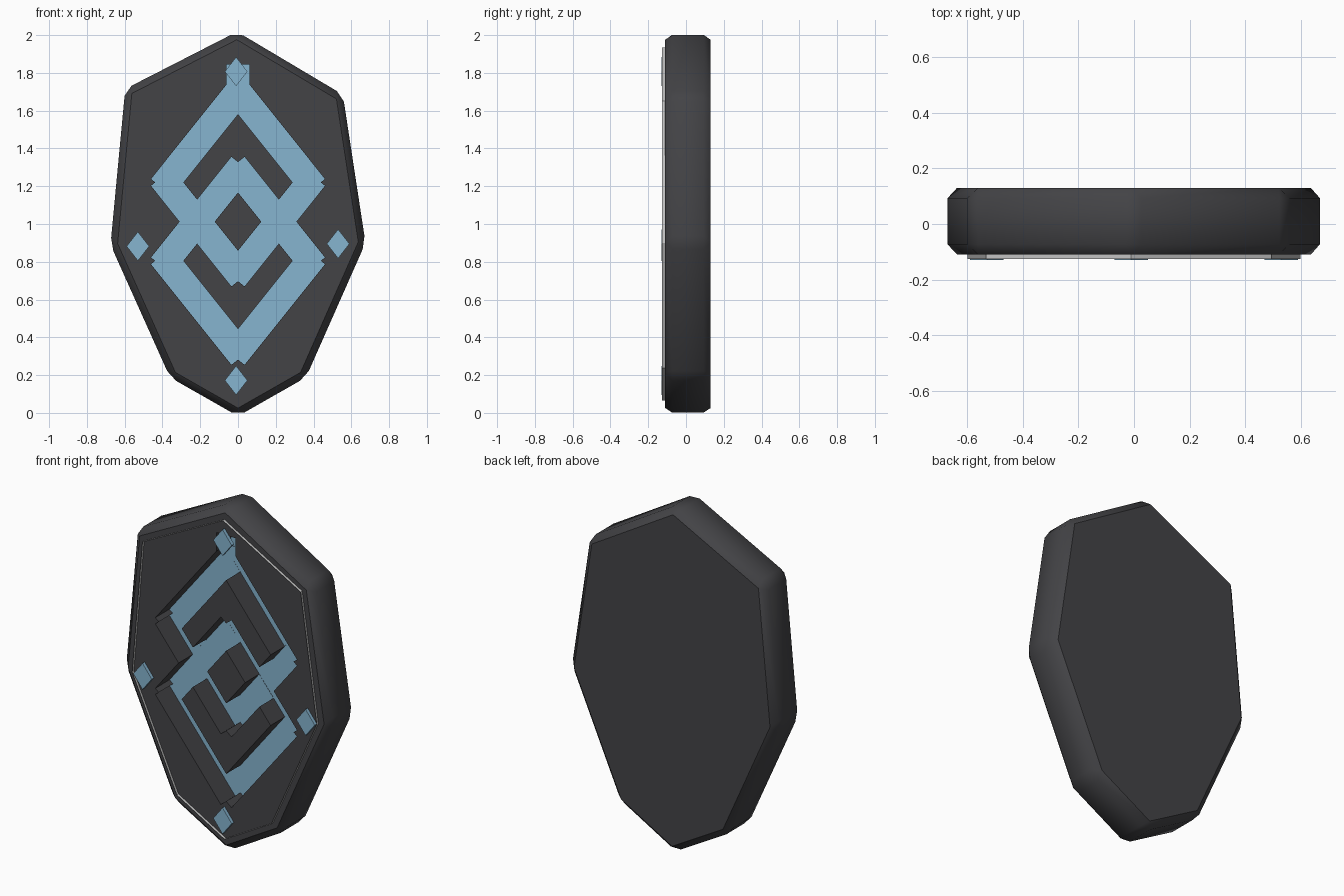
import bpy
import bmesh
from math import atan2, hypot
from mathutils import Matrix, Vector

cube = bpy.data.objects.get("Cube")
if cube:
    bpy.data.objects.remove(cube, do_unlink=True)

FRONT, BACK, FLOOR = -0.11, 0.13, 0.02


def material(name, rgb):
    mat = bpy.data.materials.new(name)
    mat.use_nodes = True
    mat.diffuse_color = (*rgb, 1)
    mat.node_tree.nodes["Principled BSDF"].inputs["Base Color"].default_value = (*rgb, 1)
    return mat


charcoal = material("charcoal", (0.056, 0.056, 0.061))
silver = material("silver", (0.57, 0.57, 0.57))
sky_blue = material("sky blue", (0.24, 0.46, 0.63))


def prism(name, outline, y0, y1, mats=(), rim=0):
    """Extrude an x-z outline from y0 to y1; rim > 0 keeps only a border of that width."""
    bm = bmesh.new()
    face = bm.faces.new([bm.verts.new((x, y0, z)) for x, z in outline])
    if rim:
        bmesh.ops.inset_individual(bm, faces=[face], thickness=rim, use_even_offset=True)
        bmesh.ops.delete(bm, geom=[face], context="FACES")
    ext = bmesh.ops.extrude_face_region(bm, geom=bm.faces[:])
    moved = [v for v in ext["geom"] if isinstance(v, bmesh.types.BMVert)]
    bmesh.ops.translate(bm, verts=moved, vec=(0, y1 - y0, 0))
    bmesh.ops.recalc_face_normals(bm, faces=bm.faces[:])
    mesh = bpy.data.meshes.new(name)
    bm.to_mesh(mesh)
    bm.free()
    for mat in mats:
        mesh.materials.append(mat)
    obj = bpy.data.objects.new(name, mesh)
    bpy.context.collection.objects.link(obj)
    return obj


def bar(a, b, width, extra):
    """Square-ended bar outline along a-b, running past both ends."""
    a, b = Vector(a), Vector(b)
    u = (b - a).normalized()
    n = Vector((-u.y, u.x)) * width / 2
    a, b = a - u * extra, b + u * extra
    return [a - n, b - n, b + n, a + n]


# Shield body with chamfered edges
body = prism("shield_body", [
    (-0.005, 2.018), (0.555, 1.685), (0.675, 0.9), (0.36, 0.188),
    (0, -0.017), (-0.36, 0.188), (-0.675, 0.89), (-0.597, 1.715)],
    FRONT, BACK, (charcoal, sky_blue))
bevel = body.modifiers.new("chamfer", "BEVEL")
bevel.width = 0.037
bevel.segments = 1
bevel.limit_method = "NONE"

# Engraved emblem: two interlocked diamonds and a notch at the top
grooves = []
for cz in (1.22, 0.805):
    tips = [(0, cz + 0.478), (0.382, cz), (0, cz - 0.478), (-0.382, cz)]
    grooves += [bar(tips[i], tips[i - 1], 0.145, 0.035) for i in range(4)]
grooves.append([(-0.062, 1.72), (0.062, 1.72), (0.062, 1.845), (-0.062, 1.845)])

cutters = []
for i, outline in enumerate(grooves):
    cutter = prism("groove_cutter", outline, FRONT - 0.1, FLOOR + i * 0.0004)
    cutter.hide_render = True
    cutters.append(cutter)
    cut = body.modifiers.new("groove", "BOOLEAN")
    cut.operation = "DIFFERENCE"
    cut.solver = "EXACT"
    cut.object = cutter

bpy.context.view_layer.update()
graph = bpy.context.evaluated_depsgraph_get()
carved = bpy.data.meshes.new_from_object(body.evaluated_get(graph))
body.modifiers.clear()
body.data = carved
for cutter in cutters:
    bpy.data.objects.remove(cutter, do_unlink=True)

# Blue groove floors, flat caps and groove walls, smooth outer sides
for face in carved.polygons:
    x, y, z = face.center
    floor = face.normal.y < -0.9 and y > FRONT + 0.05
    face.material_index = 1 if floor else 0
    outward = face.normal.x * x + face.normal.z * (z - 1) > 0.2
    face.use_smooth = abs(face.normal.y) < 0.9 and outward and y > FRONT + 0.005 and (
        hypot(x / 0.6, (z - 1) / 0.9) > 0.85)

# Raised border strip
prism("border_strip", [
    (-0.01, 1.935), (0.495, 1.65), (0.6, 0.9), (0.305, 0.237),
    (0, 0.065), (-0.31, 0.243), (-0.6, 0.887), (-0.533, 1.67)],
    FRONT + 0.002, -0.126, (silver,), rim=0.052)

# Diamond studs
for name, x, z in (("top_stud", -0.01, 1.807), ("bottom_stud", -0.01, 0.172),
                   ("left_stud", 0.53, 0.895), ("right_stud", -0.53, 0.882)):
    prism(name, [(x, z + 0.077), (x + 0.06, z), (x, z - 0.077), (x - 0.06, z)],
          FRONT + 0.002, -0.13, (sky_blue,))
